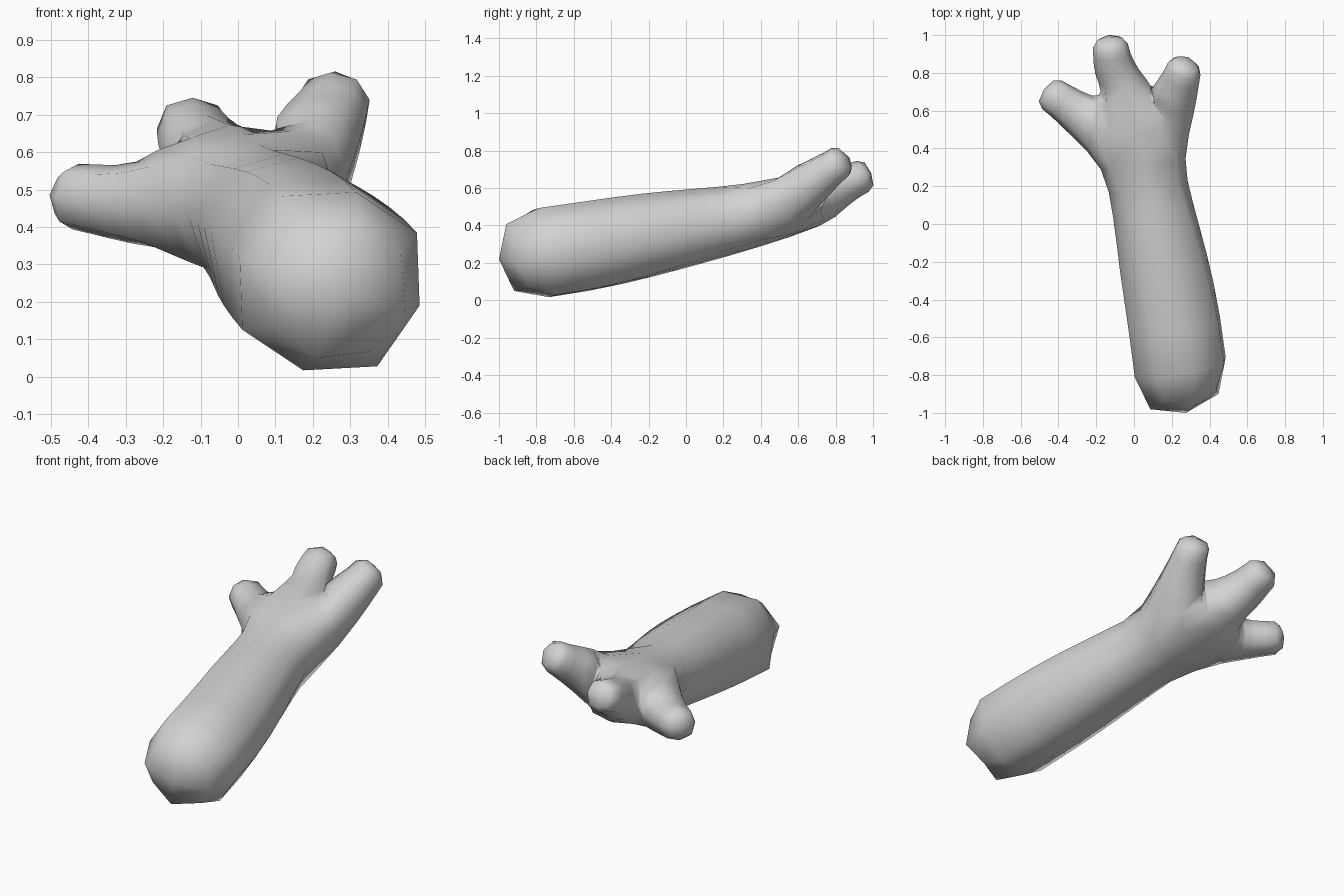
import bpy
import bmesh
from math import radians, sin, cos
from mathutils import Vector

cube = bpy.data.objects.get("Cube")
if cube:
    bpy.data.objects.remove(cube, do_unlink=True)

bm = bmesh.new()


def ring(centre, heading, width, height, roll=0):
    """Four cage corners around a heading: left top, right top, right bottom, left bottom."""
    d = Vector(heading).normalized()
    s = d.cross(Vector((0, 0, 1))).normalized()
    u = s.cross(d)
    a = radians(roll)
    side, up = s * cos(a) + u * sin(a), u * cos(a) - s * sin(a)
    return [bm.verts.new(Vector(centre) + side * width * i + up * height * j)
            for i, j in ((-1, 1), (1, 1), (1, -1), (-1, -1))]


def bridge(a, b, skip=()):
    for i in range(4):
        if i not in skip:
            k = (i + 1) % 4
            bm.faces.new((a[i], a[k], b[k], b[i]))


def finger(base, heading, sections):
    """Extrude a finger from four palm corners and cap its tip."""
    for centre, width, height in sections:
        loop = ring(centre, heading, width, height)
        bridge(base, loop)
        base = loop
    bm.faces.new(base)


# Forearm, from the rounded end to the wrist
forearm_heading = (-0.18, 1, 0.17)
forearm = [
    ring((0.275, -1.0, 0.22), forearm_heading, 0.255, 0.25, -15),
    ring((0.215, -0.52, 0.29), forearm_heading, 0.255, 0.25, -15),
    ring((0.155, -0.2, 0.35), forearm_heading, 0.24, 0.23, -11),
    ring((0.10, 0.08, 0.40), forearm_heading, 0.213, 0.20, -5),
]
# Palm
palm_base = ring((0.05, 0.32, 0.445), (-0.1, 1, 0.2), 0.21, 0.175)
palm_end = ring((-0.03, 0.705, 0.54), (-0.1, 0.9, 0.3), 0.135, 0.145)

loops = forearm + [palm_base]
bm.faces.new(forearm[0])
for a, b in zip(loops, loops[1:]):
    bridge(a, b)
bridge(palm_base, palm_end, skip=(1, 3))

# Middle, right and left fingers
A, B = palm_base, palm_end
finger(B, (-0.1, 0.9, 0.35), [
    ((-0.095, 0.81, 0.595), 0.115, 0.11),
    ((-0.12, 0.9, 0.645), 0.097, 0.093),
    ((-0.13, 0.99, 0.68), 0.088, 0.085)])
finger([A[0], B[0], B[3], A[3]], (-0.8, 0.55, 0.1), [
    ((-0.28, 0.575, 0.46), 0.115, 0.105),
    ((-0.39, 0.655, 0.475), 0.095, 0.092),
    ((-0.477, 0.712, 0.487), 0.088, 0.085)])
finger([B[1], A[1], A[2], B[2]], (0.28, 0.75, 0.55), [
    ((0.20, 0.65, 0.615), 0.13, 0.125),
    ((0.256, 0.785, 0.71), 0.096, 0.092),
    ((0.275, 0.86, 0.77), 0.088, 0.085)])

bmesh.ops.recalc_face_normals(bm, faces=bm.faces[:])
mesh = bpy.data.meshes.new("arm_with_hand")
bm.to_mesh(mesh)
bm.free()
arm = bpy.data.objects.new("arm_with_hand", mesh)
bpy.context.collection.objects.link(arm)

# Round the cage into eight-sided limbs
bpy.ops.object.select_all(action='DESELECT')
arm.select_set(True)
bpy.context.view_layer.objects.active = arm
rounding = arm.modifiers.new("rounding", 'SUBSURF')
rounding.levels = rounding.render_levels = 1
rounding.use_limit_surface = False
bpy.ops.object.modifier_apply(modifier="rounding")
bpy.ops.object.shade_smooth()

# Plain grey
grey = bpy.data.materials.new("mid_grey")
grey.use_nodes = True
colour = (0.65, 0.65, 0.65, 1)
grey.diffuse_color = colour
grey.node_tree.nodes["Principled BSDF"].inputs["Base Color"].default_value = colour
arm.data.materials.append(grey)
